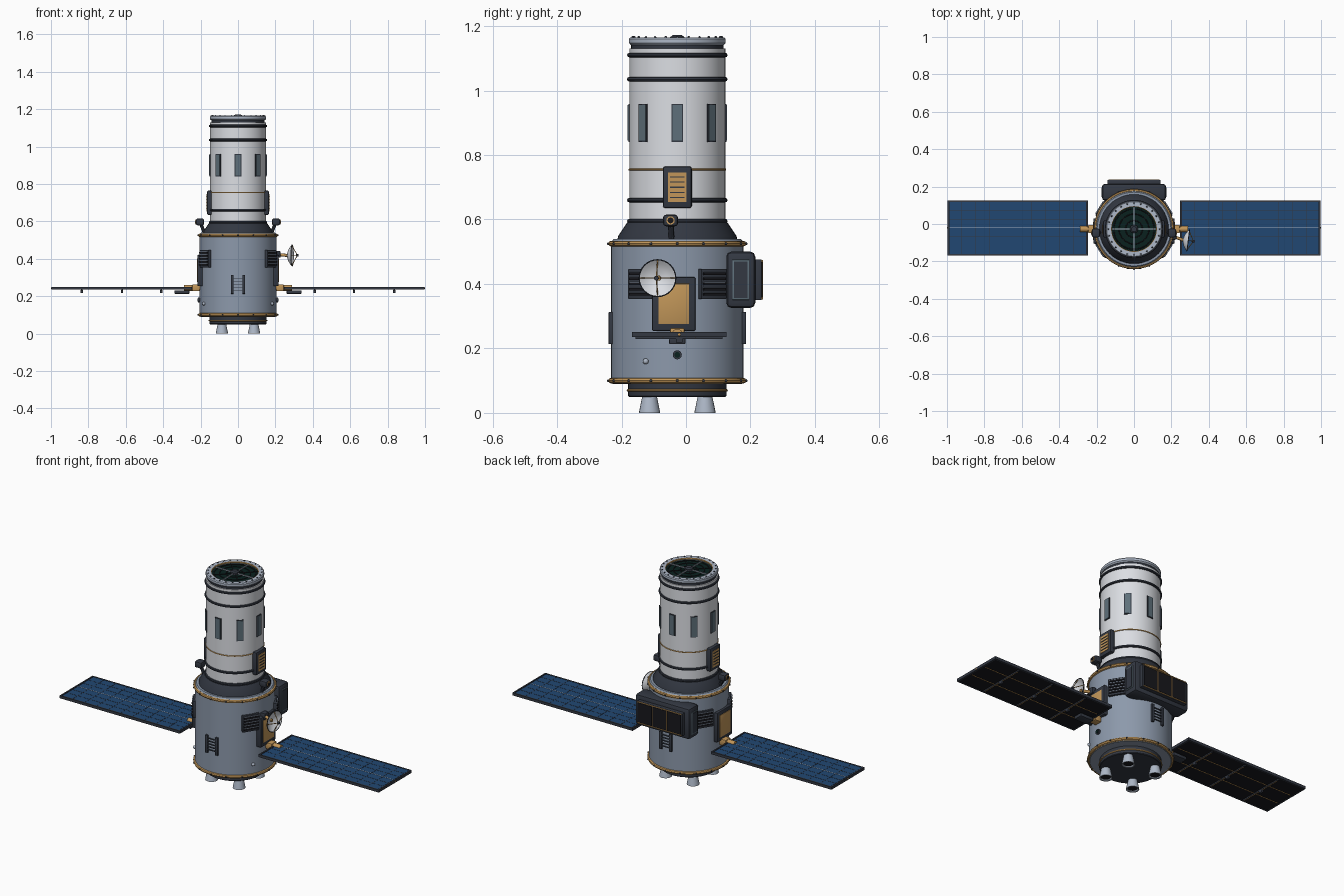
import bpy, bmesh, math
from mathutils import Matrix, Vector

if "Cube" in bpy.data.objects:
    bpy.data.objects.remove(bpy.data.objects["Cube"])

CY = -0.027          # y of the main axis
PI = math.pi


def srgb(c):
    return c / 12.92 if c <= 0.04045 else ((c + 0.055) / 1.055) ** 2.4


COLOURS = {
    "white": (0.86, 0.87, 0.89), "body_grey": (0.55, 0.60, 0.67), "slate": (0.20, 0.22, 0.26),
    "gold": (0.76, 0.59, 0.35), "black": (0.09, 0.09, 0.11), "cell_blue": (0.13, 0.28, 0.45),
    "lens_green": (0.04, 0.13, 0.12), "window": (0.37, 0.44, 0.48), "silver": (0.68, 0.72, 0.78)}
NAMES = list(COLOURS)
MATS = []
for name, c in COLOURS.items():
    m = bpy.data.materials.new(name)
    m.diffuse_color = tuple(srgb(v) for v in c) + (1,)
    m.use_nodes = True
    m.node_tree.nodes["Principled BSDF"].inputs["Base Color"].default_value = m.diffuse_color
    MATS.append(m)


def at(x, y, z):
    return Matrix.Translation((x, y, z))


def polar(a, r, z, t=0.0):
    """Frame on the hull: x outward, y tangent, z up."""
    return at(0, CY, 0) @ Matrix.Rotation(a, 4, 'Z') @ at(r, t, z)


AXIS = at(0, CY, 0)
OUT = Matrix.Rotation(PI / 2, 4, 'Y')     # turns local z outward


class Part:
    def __init__(self, name):
        self.name, self.bm = name, bmesh.new()

    def add(self, tmp, mat, mtx):
        bmesh.ops.recalc_face_normals(tmp, faces=tmp.faces)
        tmp.transform(mtx)
        for f in tmp.faces:
            f.material_index = NAMES.index(mat)
            f.smooth = True
        me = bpy.data.meshes.new("tmp")
        tmp.to_mesh(me)
        tmp.free()
        self.bm.from_mesh(me)
        bpy.data.meshes.remove(me)

    def box(self, mat, mtx, size, bevel=0.0):
        t = bmesh.new()
        bmesh.ops.create_cube(t, size=1, matrix=Matrix.Diagonal((*size, 1)))
        if bevel:
            bmesh.ops.bevel(t, geom=t.edges[:], offset=bevel, segments=2, profile=0.5, affect='EDGES')
        self.add(t, mat, mtx)

    def lathe(self, mat, mtx, profile, n=48, loop=False):
        t = bmesh.new()
        rings = [[t.verts.new((r * math.cos(2 * PI * i / n), r * math.sin(2 * PI * i / n), z))
                  for i in range(n)] for r, z in profile]
        pairs = list(zip(rings, rings[1:]))
        if loop:
            pairs.append((rings[-1], rings[0]))
        for a, b in pairs:
            for i in range(n):
                t.faces.new((a[i], a[(i + 1) % n], b[(i + 1) % n], b[i]))
        if not loop:
            t.faces.new(rings[0])
            t.faces.new(rings[-1])
        self.add(t, mat, mtx)

    def cyl(self, mat, mtx, r, z0, z1, n=16):
        self.lathe(mat, mtx, [(r, z0), (r, z1)], n)

    def ring(self, mat, mtx, R, r, n=48):
        self.lathe(mat, mtx, [(R + r * math.cos(k * PI / 4), r * math.sin(k * PI / 4))
                              for k in range(8)], n, True)

    def rod(self, mat, a, b, r, n=8):
        a, b = Vector(a), Vector(b)
        q = (b - a).to_track_quat('Z', 'Y').to_matrix().to_4x4()
        self.cyl(mat, Matrix.Translation(a) @ q, r, 0, (b - a).length, n)

    def ball(self, mat, mtx, r):
        t = bmesh.new()
        bmesh.ops.create_uvsphere(t, u_segments=12, v_segments=8, radius=r)
        self.add(t, mat, mtx)

    def done(self):
        me = bpy.data.meshes.new(self.name)
        self.bm.to_mesh(me)
        self.bm.free()
        for m in MATS:
            me.materials.append(m)
        me.set_sharp_from_angle(angle=math.radians(35))
        bpy.context.collection.objects.link(bpy.data.objects.new(self.name, me))


# Main service drum with gold bolted rings
p = Part("service_drum")
p.lathe("body_grey", AXIS, [(0.20, 0.09), (0.205, 0.095), (0.205, 0.53), (0.197, 0.54), (0.17, 0.54)], 64)
for z in (0.10, 0.525):
    p.ring("gold", AXIS @ at(0, 0, z), 0.205, 0.009, 64)
    for i in range(16):
        p.ball("slate", polar(i * PI / 8, 0.2135, z), 0.0045)
p.done()

# Base plate and four engine nozzles
p = Part("base_plate")
p.lathe("slate", AXIS, [(0.15, 0.05), (0.153, 0.053), (0.153, 0.10)])
p.ring("gold", AXIS @ at(0, 0, 0.07), 0.153, 0.004)
p.done()
p = Part("engine_nozzles")
for sx in (-1, 1):
    for sy in (-1, 1):
        p.lathe("silver", at(sx * 0.086, CY + sy * 0.086, 0),
                [(0.02, 0.03), (0.027, 0.002), (0.033, 0), (0.032, 0.006), (0.022, 0.055)], 20)
        p.cyl("black", at(sx * 0.086, CY + sy * 0.086, 0), 0.0245, 0.006, 0.009)
p.done()

# Shoulder cone and telescope tube with hoops
p = Part("shoulder_cone")
p.lathe("slate", AXIS, [(0.186, 0.535), (0.184, 0.548), (0.156, 0.59), (0.15, 0.592)])
p.done()
p = Part("telescope_tube")
p.lathe("white", AXIS, [(0.149, 0.58), (0.149, 1.13)], 64)
for z in (0.595, 0.66, 1.035, 1.11):
    p.ring("slate", AXIS @ at(0, 0, z), 0.149, 0.007, 64)
p.ring("gold", AXIS @ at(0, 0, 0.755), 0.149, 0.003, 64)
p.done()

# Open end: collar, rim, lens and cross vanes
p = Part("aperture")
p.cyl("slate", AXIS, 0.143, 1.12, 1.148, 64)
p.lathe("silver", AXIS, [(0.122, 1.142), (0.145, 1.142), (0.15, 1.148), (0.15, 1.16),
                         (0.146, 1.165), (0.122, 1.165)], 64, True)
p.ring("gold", AXIS @ at(0, 0, 1.16), 0.123, 0.005, 64)
p.cyl("lens_green", AXIS, 0.121, 1.14, 1.153, 64)
for r in (0.045, 0.08, 0.108):
    p.ring("black", AXIS @ at(0, 0, 1.153), r, 0.003)
for i in range(4):
    p.box("silver", polar(i * PI / 2, 0.06, 1.158), (0.12, 0.004, 0.006))
    p.box("black", polar(i * PI / 2 + PI / 4, 0.06, 1.154), (0.12, 0.003, 0.004))
p.lathe("slate", AXIS, [(0.022, 1.15), (0.022, 1.166), (0.014, 1.172)], 20)
for i in range(24):
    p.ball("slate", polar(i * PI / 12, 0.138, 1.165), 0.004)
p.done()

# Eight tall tube windows
p = Part("tube_windows")
for i in range(8):
    p.box("slate", polar(i * PI / 4, 0.148, 0.90), (0.008, 0.036, 0.118))
    p.box("window", polar(i * PI / 4, 0.150, 0.90), (0.008, 0.029, 0.111))
p.done()

for s, side in ((1, "right"), (-1, "left")):
    a = 0 if s == 1 else PI
    # Equipment box on the tube
    p = Part(side + "_tube_box")
    p.box("slate", polar(a, 0.15, 0.70), (0.032, 0.09, 0.13), 0.008)
    p.box("gold", polar(a, 0.164, 0.70), (0.008, 0.058, 0.092))
    for k in range(5):
        p.box("slate", polar(a, 0.168, 0.668 + k * 0.016), (0.004, 0.046, 0.004))
    p.done()

    # Star tracker on the shoulder
    p = Part(side + "_star_tracker")
    f = at(s * 0.203, -0.048, 0.597)
    p.box("slate", f, (0.044, 0.046, 0.036), 0.009)
    p.rod("slate", (s * 0.18, -0.045, 0.54), (s * 0.20, -0.047, 0.59), 0.009)
    p.cyl("gold", f @ Matrix.Rotation(s * PI / 2, 4, 'Y'), 0.013, 0, 0.024)
    p.cyl("black", f @ Matrix.Rotation(s * PI / 2, 4, 'Y'), 0.009, 0, 0.026)
    p.done()

    # Gold radiator plate in a dark frame
    p = Part(side + "_side_panel")
    p.box("slate", polar(a, 0.2, 0.338, -s * 0.011), (0.034, 0.136, 0.168), 0.006)
    p.box("gold", polar(a, 0.215, 0.338, -s * 0.011), (0.008, 0.096, 0.126), 0.002)
    p.done()

    # Slatted vents either side of the plate
    p = Part(side + "_vents")
    for d in (-1, 1):
        b = a + d * math.radians(32)
        p.box("slate", polar(b, 0.205, 0.40), (0.02, 0.094, 0.094), 0.003)
        for k in range(5):
            p.box("black", polar(b, 0.216, 0.368 + k * 0.016), (0.008, 0.08, 0.008))
            p.box("body_grey", polar(b, 0.216, 0.374 + k * 0.016), (0.006, 0.08, 0.002))
    p.done()

    # Round port and small lamp
    p = Part(side + "_port")
    p.cyl("slate", polar(a, 0.2, 0.18) @ OUT, 0.014, 0, 0.014)
    p.cyl("lens_green", polar(a, 0.2, 0.18) @ OUT, 0.009, 0, 0.017)
    p.ball("silver", at(s * 0.183, -0.125, 0.16), 0.009)
    p.done()

    # Boom and hinge
    p = Part(side + "_boom")
    p.rod("gold", (s * 0.19, CY, 0.245), (s * 0.29, CY, 0.245), 0.016, 16)
    p.box("gold", at(s * 0.225, CY, 0.245), (0.04, 0.044, 0.036), 0.004)
    p.box("slate", at(s * 0.30, CY, 0.222), (0.08, 0.05, 0.018), 0.003)
    p.done()

    # Solar wing: frame, blue cells, seams, dark ribbed back
    p = Part(side + "_solar_wing")
    y0, xc = -0.021, s * 0.622
    p.box("black", at(xc, y0, 0.241), (0.736, 0.284, 0.008))
    p.box("cell_blue", at(xc, y0, 0.246), (0.73, 0.28, 0.006))
    for d in (-1, 1):
        p.box("slate", at(xc, y0 + d * 0.143, 0.243), (0.748, 0.008, 0.015))
        p.box("slate", at(xc + d * 0.372, y0, 0.243), (0.008, 0.294, 0.015))
    for k in range(1, 10):
        p.box("slate", at(s * (0.25 + k * 0.0746), y0, 0.2487), (0.002, 0.28, 0.002))
    for k in (-2, -1, 1, 2):
        p.box("slate", at(xc, y0 + k * 0.047, 0.2487), (0.73, 0.002, 0.002))
    p.box("silver", at(xc, y0, 0.249), (0.73, 0.003, 0.002))
    for x in (0.41, 0.62, 0.835):
        p.box("slate", at(s * x, y0, 0.234), (0.008, 0.27, 0.008))
        p.box("gold", at(s * x, y0, 0.2295), (0.003, 0.25, 0.002))
        p.box("slate", at(s * x, y0, 0.225), (0.012, 0.02, 0.014))
    for d in (-1, 1):
        p.box("gold", at(xc, y0 + d * 0.05, 0.236), (0.72, 0.003, 0.003))
    p.ball("gold", at(s * 0.994, y0, 0.243), 0.006)
    p.done()

# Ladders on front and back
p = Part("ladders")
for a in (-PI / 2, PI / 2):
    for d in (-1, 1):
        p.box("slate", polar(a, 0.205, 0.263, d * 0.031), (0.016, 0.015, 0.10), 0.002)
    for k in range(5):
        p.box("slate", polar(a, 0.207, 0.232 + k * 0.016), (0.007, 0.055, 0.004))
p.done()

# Rear instrument bay with black panes and gold edging
p = Part("rear_instrument_bay")
p.box("slate", at(0, 0.17, 0.413), (0.342, 0.09, 0.175), 0.016)
for s in (-1, 1):
    p.box("window", at(s * 0.17, 0.17, 0.413), (0.006, 0.052, 0.125), 0.002)
    p.box("slate", at(s * 0.172, 0.17, 0.413), (0.006, 0.042, 0.113))
p.box("slate", at(0, 0.222, 0.413), (0.285, 0.026, 0.126), 0.003)
for k in (-1, 0, 1):
    p.box("black", at(k * 0.09, 0.234, 0.413), (0.084, 0.008, 0.11))
for k in (-1, 1):
    p.box("gold", at(0, 0.236, 0.413 + k * 0.059), (0.275, 0.006, 0.004))
    p.box("gold", at(k * 0.045, 0.236, 0.413), (0.003, 0.006, 0.115))
p.done()

# Dish antenna on a gold arm
p = Part("dish_antenna")
f = at(0.262, -0.085, 0.418) @ Matrix.Rotation(-0.12, 4, 'Z') @ OUT
p.lathe("white", f, [(0.006, 0), (0.03, 0.007), (0.048, 0.018), (0.058, 0.028), (0.056, 0.029),
                     (0.046, 0.021), (0.028, 0.010), (0.006, 0.004)], 32, True)
p.ring("slate", f @ at(0, 0, 0.028), 0.057, 0.002, 32)
p.cyl("gold", f, 0.008, -0.006, 0.012)
for k in range(4):
    c, s = math.cos(k * PI / 2), math.sin(k * PI / 2)
    p.rod("gold", f @ Vector((0.054 * c, 0.054 * s, 0.026)), f @ Vector((0, 0, 0.056)), 0.002, 6)
p.cyl("slate", f, 0.007, 0.050, 0.062, 12)
p.rod("gold", (0.19, -0.06, 0.425), (0.262, -0.085, 0.418), 0.008, 12)
p.box("slate", at(0.212, -0.065, 0.424), (0.03, 0.035, 0.035), 0.004)
p.done()
